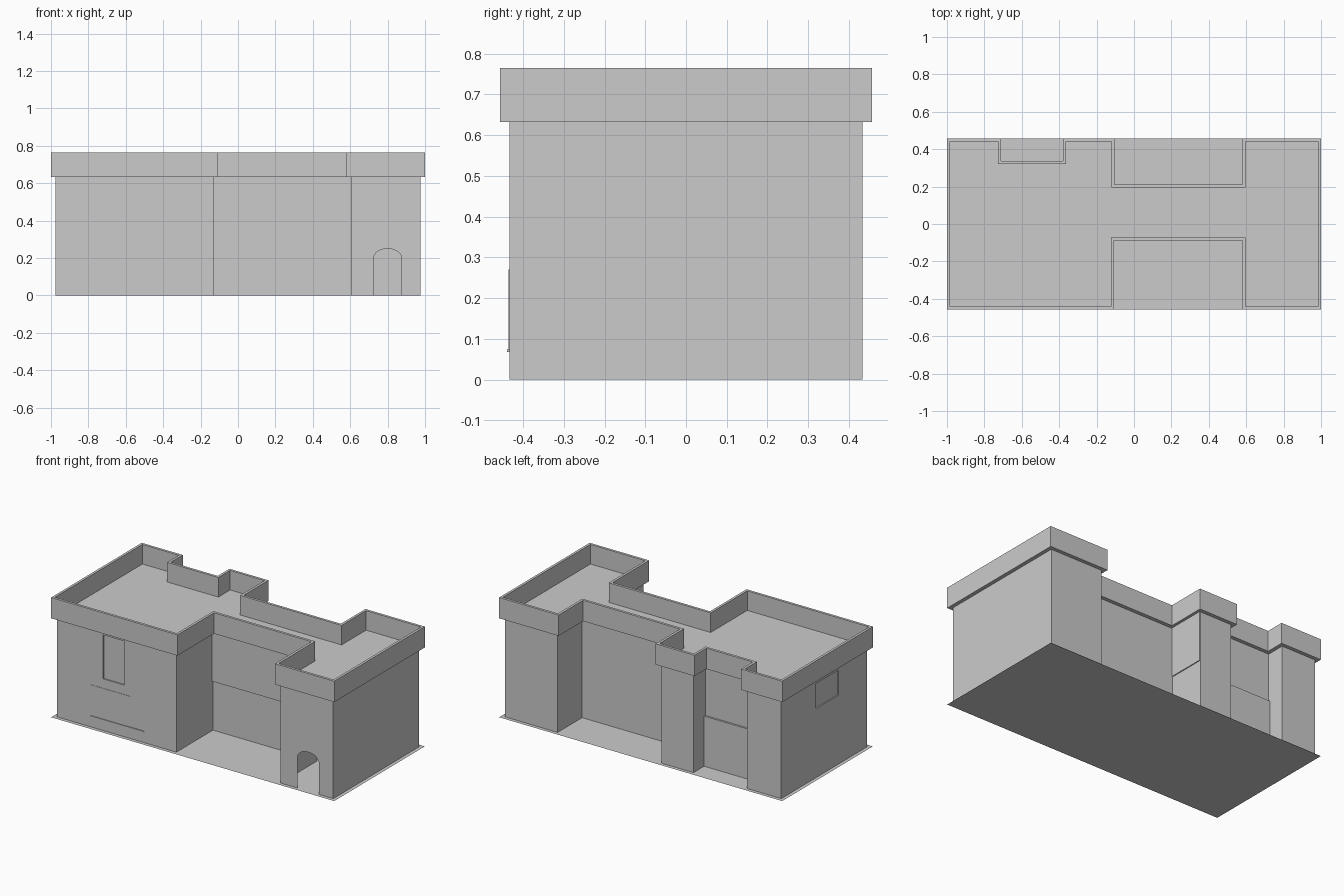
import bpy, bmesh, math
from mathutils import Vector

if "Cube" in bpy.data.objects:
    bpy.data.objects.remove(bpy.data.objects["Cube"])

WALL_TOP, DECK, TOP = 0.632, 0.64, 0.765
OUTLINE = [(-1, -.457), (-.108, -.457), (-.108, -.088), (.58, -.088), (.58, -.457), (1, -.457),
           (1, .457), (.58, .457), (.58, .21), (-.105, .21), (-.105, .457), (-.38, .457),
           (-.38, .338), (-.71, .338), (-.71, .457), (-1, .457)]


def inset(poly, d):
    """Inward offset of a right-angled counter-clockwise outline."""
    out = []
    for i, p in enumerate(poly):
        a, b, c = Vector(poly[i - 1]), Vector(p), Vector(poly[(i + 1) % len(poly)])
        e1, e2 = (b - a).normalized(), (c - b).normalized()
        q = b + d * (Vector((-e1.y, e1.x)) + Vector((-e2.y, e2.x)))
        out.append((q.x, q.y))
    return out


def build(name, faces):
    """Object from a list of polygons (lists of 3D points)."""
    bm = bmesh.new()
    for f in faces:
        bm.faces.new([bm.verts.new(p) for p in f])
    bmesh.ops.remove_doubles(bm, verts=bm.verts, dist=1e-5)
    mesh = bpy.data.meshes.new(name)
    bm.to_mesh(mesh)
    bm.free()
    ob = bpy.data.objects.new(name, mesh)
    bpy.context.collection.objects.link(ob)
    return ob


def box(name, lo, hi):
    bpy.ops.mesh.primitive_cube_add(size=1, location=[(a + b) / 2 for a, b in zip(lo, hi)])
    ob = bpy.context.object
    ob.name = name
    ob.scale = [b - a for a, b in zip(lo, hi)]
    return ob


def band(lo, zl, hi, zh):
    """Quads joining two matching outlines."""
    n = len(lo)
    return [[(*lo[i], zl), (*lo[(i + 1) % n], zl), (*hi[(i + 1) % n], zh), (*hi[i], zh)] for i in range(n)]


def recessed_wall(a, b, u0, u1, z0, z1, depth):
    """Wall from a to b with a shallow rectangular recess."""
    a, b = Vector((*a, 0)), Vector((*b, 0))
    d = (b - a).normalized()
    back = Vector((-d.y, d.x, 0)) * depth
    us, zs = [0, u0, u1, (b - a).length], [0, z0, z1, WALL_TOP]

    def pt(i, j):
        return a + d * us[i] + Vector((0, 0, zs[j]))
    faces = []
    for i in range(3):
        for j in range(3):
            quad = [pt(i, j), pt(i + 1, j), pt(i + 1, j + 1), pt(i, j + 1)]
            if (i, j) != (1, 1):
                faces.append(quad)
                continue
            deep = [p + back for p in quad]
            faces.append(deep)
            faces += [[quad[k], quad[(k + 1) % 4], deep[(k + 1) % 4], deep[k]] for k in range(4)]
    return faces


# Ground plate
build("ground_plate", [[(-1, .457, 0), (1, .457, 0), (1, -.457, 0), (-1, -.457, 0)]])

# Hollow outer walls, with an arched doorway and two shallow windows
walls = inset(OUTLINE, .024)
faces = band(walls, 0, walls, WALL_TOP)
faces[0] = recessed_wall(walls[0], walls[1], .326, .476, .33, .61, .008)
faces[15] = recessed_wall(walls[15], walls[0], .35, .58, .44, .60, .008)
y = walls[4][1]
arch = [(.80 - .075 * math.cos(t * math.pi / 10), y, .20 + .05 * math.sin(t * math.pi / 10)) for t in range(11)]
faces[4] = [(walls[4][0], y, 0), (.725, y, 0), *arch, (.875, y, 0), (walls[5][0], y, 0),
            (walls[5][0], y, WALL_TOP), (walls[4][0], y, WALL_TOP)]
wall_faces = []
for i, f in enumerate(faces):
    wall_faces += f if i in (0, 15) else [f]
build("walls", wall_faces)

# Overhanging parapet
inner = inset(OUTLINE, .016)
build("parapet", band(OUTLINE, WALL_TOP, OUTLINE, TOP) + band(OUTLINE, TOP, inner, TOP)
      + band(inner, TOP, inner, DECK) + band(walls, WALL_TOP, OUTLINE, WALL_TOP))

# Flat roof deck
build("roof_deck", [[(*p, DECK) for p in inner]])

# Slightly stepped wall panels
box("front_upper_panel", (walls[2][0], -.072, .315), (walls[3][0], -.062, WALL_TOP))
box("rear_side_panel", (walls[10][0] - .002, .19, .315), (walls[10][0] + .006, .43, WALL_TOP))
box("rear_niche_plinth", (walls[13][0], .312, 0), (walls[12][0], .326, .32))

# Low front window: thin panel, sill and arched hood
fy = walls[0][1]
box("front_low_panel", (-.74, fy - .002, .07), (-.46, fy + .004, .27))
box("front_sill", (-.74, fy - .006, .068), (-.36, fy + .004, .074))


def arc(r, k):
    return (-.545 + r * math.cos(k * math.pi / 8), fy - .004, .215 + .5 * r * math.sin(k * math.pi / 8))


build("front_arch_hood", [[arc(.065, k), arc(.085, k), arc(.085, k + 1), arc(.065, k + 1)] for k in range(8)])
